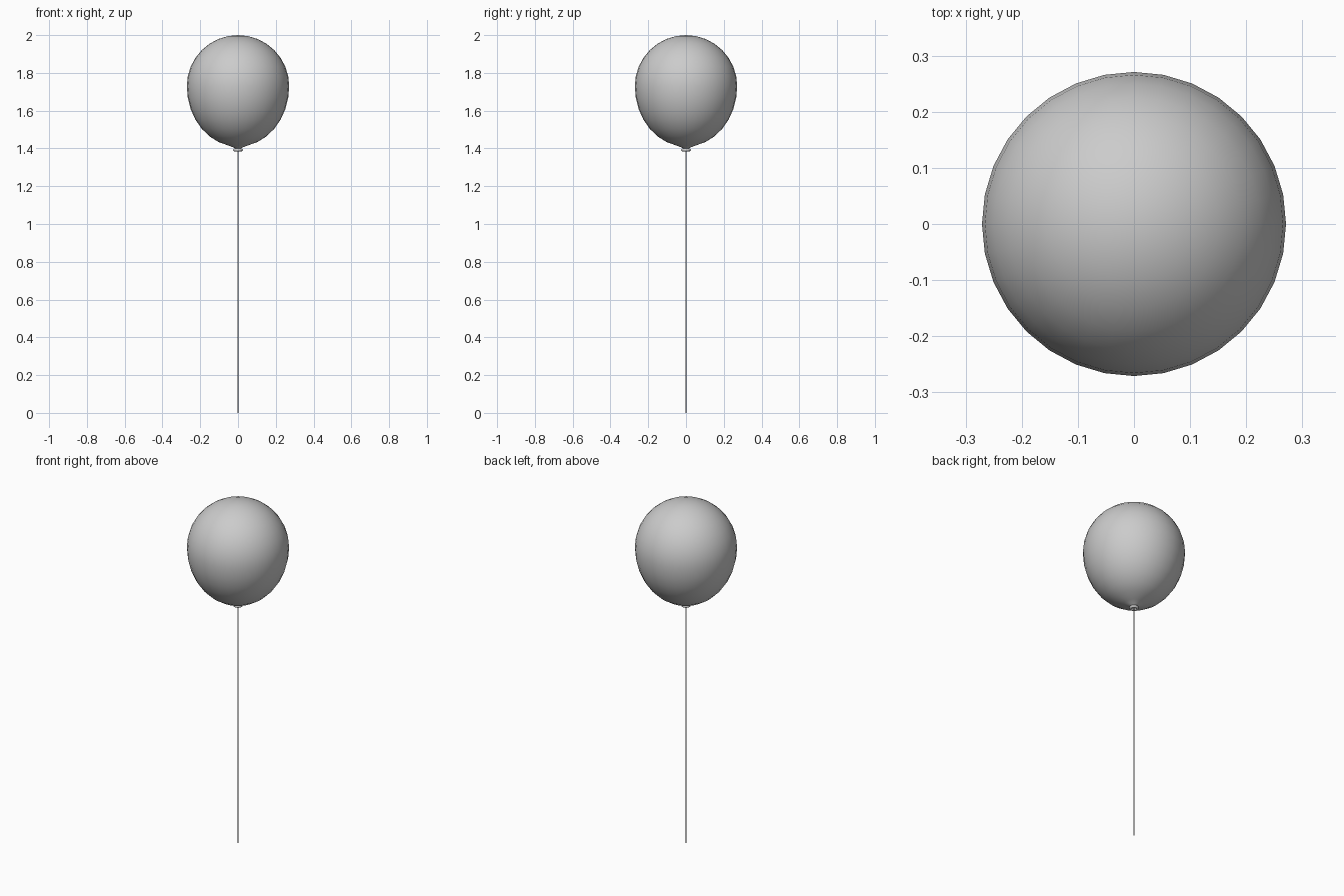
import bpy, bmesh
from math import sin, cos, pi

if "Cube" in bpy.data.objects:
    bpy.data.objects.remove(bpy.data.objects["Cube"])


def lathe(name, profile, sides):
    """Spin an (r, z) profile about z; r = 0 makes a pole."""
    bm = bmesh.new()
    rings = []
    for r, z in profile:
        if r == 0:
            rings.append([bm.verts.new((0, 0, z))] * sides)
        else:
            rings.append([bm.verts.new((r * cos(2 * pi * i / sides), r * sin(2 * pi * i / sides), z))
                          for i in range(sides)])
    for a, b in zip(rings, rings[1:]):
        for i in range(sides):
            j = (i + 1) % sides
            bm.faces.new(list(dict.fromkeys((a[i], a[j], b[j], b[i]))))
    bmesh.ops.recalc_face_normals(bm, faces=bm.faces)
    me = bpy.data.meshes.new(name)
    bm.to_mesh(me)
    bm.free()
    me.shade_smooth()
    ob = bpy.data.objects.new(name, me)
    bpy.context.collection.objects.link(ob)
    return ob


# Balloon body: round top, longer lower half, slight pinch into the neck
body = [(0, 2.0)]
for k in range(1, 16):
    a = pi * k / 16
    height = 0.27 if k <= 8 else 0.32
    body.append((0.271 * sin(a), 1.73 + height * cos(a)))
body += [(0.025, 1.406), (0.012, 1.398), (0, 1.396)]
lathe("balloon_body", body, 32)

# Rolled lip of the knot under the balloon
bpy.ops.mesh.primitive_torus_add(major_radius=0.018, minor_radius=0.008,
                                 major_segments=16, minor_segments=8,
                                 location=(0, 0, 1.392))
lip = bpy.context.object
lip.name = "balloon_lip"
bpy.ops.object.shade_smooth()

# String hanging from the knot to the ground
lathe("string", [(0, 0), (0.003, 0), (0.003, 1.4), (0, 1.4)], 8)
